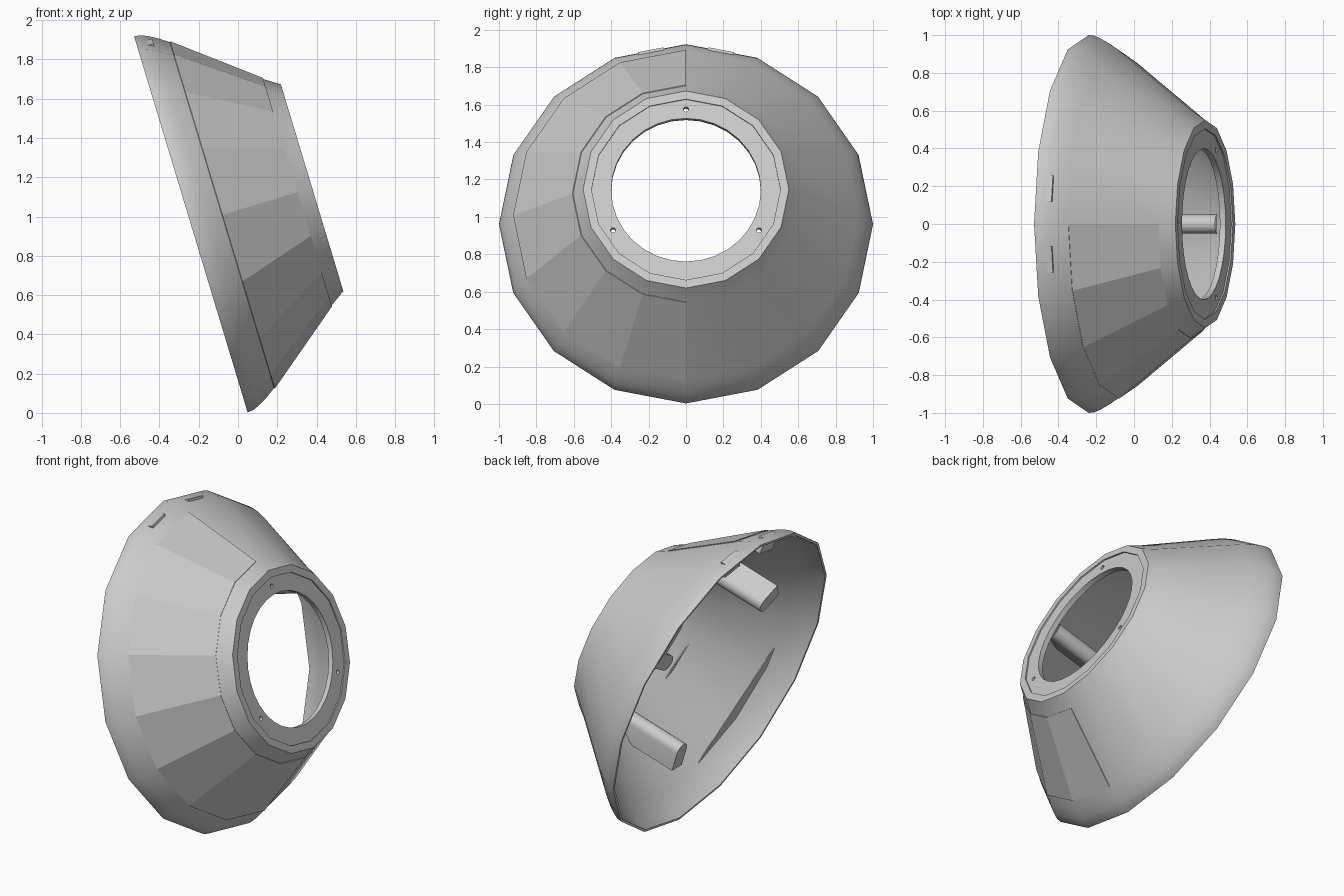
import bpy, bmesh, math
from mathutils import Matrix, Vector

cube = bpy.data.objects.get("Cube")
if cube:
    bpy.data.objects.remove(cube)

grey = bpy.data.materials.new("plain_grey")
grey.use_nodes = True
COLOR = (0.6, 0.6, 0.6, 1)
grey.diffuse_color = COLOR
grey.node_tree.nodes["Principled BSDF"].inputs["Base Color"].default_value = COLOR

# Tilted frame: local x = world y, local z = axis of the shroud
tilt = math.atan2(0.289, 0.957)
AXIS = Vector((math.cos(tilt), 0, math.sin(tilt)))
SIDE = Vector((0, 1, 0))
UP = AXIS.cross(SIDE)
FRAME = Matrix.Translation((-0.24, 0, 0.96)) @ Matrix((SIDE, UP, AXIS)).transposed().to_4x4()
SIDES = 16


def finish(name, bm, smooth=True):
    bmesh.ops.recalc_face_normals(bm, faces=bm.faces[:])
    mesh = bpy.data.meshes.new(name)
    bm.to_mesh(mesh)
    bm.free()
    mesh.materials.append(grey)
    obj = bpy.data.objects.new(name, mesh)
    bpy.context.collection.objects.link(obj)
    obj.matrix_world = FRAME
    if smooth:
        bpy.ops.object.select_all(action='DESELECT')
        obj.select_set(True)
        bpy.context.view_layer.objects.active = obj
        bpy.ops.object.shade_smooth_by_angle(angle=math.radians(30))
    return obj


def polar(radius, angle, s):
    return Vector((radius * math.cos(angle), radius * math.sin(angle), s))


def lathe(name, section, start=0.0, sweep=math.tau, steps=SIDES, smooth=True):
    """Sweep a closed (s, radius) section around the axis."""
    bm = bmesh.new()
    full = sweep > 6.2
    rings = [[bm.verts.new(polar(r, start + sweep * i / steps, s)) for s, r in section]
             for i in range(steps if full else steps + 1)]
    n = len(section)
    for i in range(steps):
        a, b = rings[i], rings[(i + 1) % len(rings)]
        for j in range(n):
            k = (j + 1) % n
            bm.faces.new((a[j], a[k], b[k], b[j]))
    if not full:
        bm.faces.new(rings[0])
        bm.faces.new(rings[-1])
    return finish(name, bm, smooth)


def prism(name, outline, s0, s1, smooth=True):
    """Extrude an outline in the local xy plane along the axis."""
    bm = bmesh.new()
    face = bm.faces.new([bm.verts.new((x, y, s0)) for x, y in outline])
    out = bmesh.ops.extrude_face_region(bm, geom=[face])
    moved = [v for v in out["geom"] if isinstance(v, bmesh.types.BMVert)]
    bmesh.ops.translate(bm, vec=(0, 0, s1 - s0), verts=moved)
    return finish(name, bm, smooth)


def circle(radius, steps, centre=(0, 0)):
    return [(centre[0] + radius * math.cos(math.tau * i / steps),
             centre[1] + radius * math.sin(math.tau * i / steps)) for i in range(steps)]


# Thin conical shell with rolled rim and front lip
outer = [(0, 1.0), (0.03, 0.997), (0.065, 0.983), (0.11, 0.958), (0.165, 0.92), (0.57, 0.6), (0.645, 0.55)]
inner = [(0.645, 0.505), (0.6, 0.505), (0.6, 0.55), (0.55, 0.585), (0.155, 0.9), (0.06, 0.96), (0, 0.985)]
lathe("shell", outer + inner)

# Faceted cover panel on the front half
panel = [(0.168, 0.924), (0.567, 0.608), (0.56, 0.595), (0.16, 0.912)]
lathe("front_panel", panel, math.pi / 2, math.pi, SIDES // 2, smooth=False)

# Mounting plate with a central opening and three screw holes
plate = prism("mounting_plate", circle(0.508, SIDES), 0.605, 0.637)
holes = [circle(0.4, 32)]
for i in range(3):
    a = math.pi / 2 + i * math.tau / 3
    holes.append(circle(0.014, 12, (0.45 * math.cos(a), 0.45 * math.sin(a))))
cutters = []
for outline in holes:
    cutter = prism("hole_cutter", outline, 0.5, 0.75)
    cutter.hide_render = True
    cutters.append(cutter)
    mod = plate.modifiers.new("hole", 'BOOLEAN')
    mod.operation = 'DIFFERENCE'
    mod.solver = 'EXACT'
    mod.object = cutter
bpy.ops.object.select_all(action='DESELECT')
plate.select_set(True)
bpy.context.view_layer.objects.active = plate
for mod in list(plate.modifiers):
    bpy.ops.object.modifier_apply(modifier=mod.name)
for cutter in cutters:
    bpy.data.objects.remove(cutter)
bpy.ops.object.shade_smooth_by_angle(angle=math.radians(30))

# Three inner posts: round on the inside, flat-sided towards the wall
for i in range(3):
    a = -math.pi / 2 + i * math.tau / 3
    shape = [(0.57 - 0.05 * math.sin(math.pi * k / 10), 0.05 * math.cos(math.pi * k / 10)) for k in range(11)]
    shape += [(0.69, -0.05), (0.69, 0.05)]
    turned = [(x * math.cos(a) - y * math.sin(a), x * math.sin(a) + y * math.cos(a)) for x, y in shape]
    post = prism("inner_post_%d" % (i + 1), turned, 0.11, 0.54)
    # Slope the buried end so it stays inside the wall
    for v in post.data.vertices:
        radius = math.hypot(v.co.x, v.co.y)
        if v.co.z > 0.4:
            v.co.z = min(v.co.z, 0.155 + (0.905 - radius) * 1.25)

# Two clip tabs under the upper rim
for name, sign in (("left_clip_tab", 1), ("right_clip_tab", -1)):
    a = math.pi / 2 - sign * math.pi / SIDES
    corners = [(0.87, -0.07), (0.968, -0.07), (0.968, 0.07), (0.87, 0.07)]
    prism(name, [(x * math.cos(a) - y * math.sin(a), x * math.sin(a) + y * math.cos(a))
                 for x, y in corners], 0.04, 0.085, smooth=False)

# Narrow ledges on the inner wall behind the panel seams
for name, s, radius, half in (("outer_seam_ledge", 0.155, 0.9, 28), ("inner_seam_ledge", 0.53, 0.6, 15)):
    mid = math.radians(-140)
    arc = [polar(radius, mid + math.radians(half) * (k / 4 - 1), 0) for k in range(9)]
    prism(name, [(p.x, p.y) for p in arc], s, s + 0.006, smooth=False)
